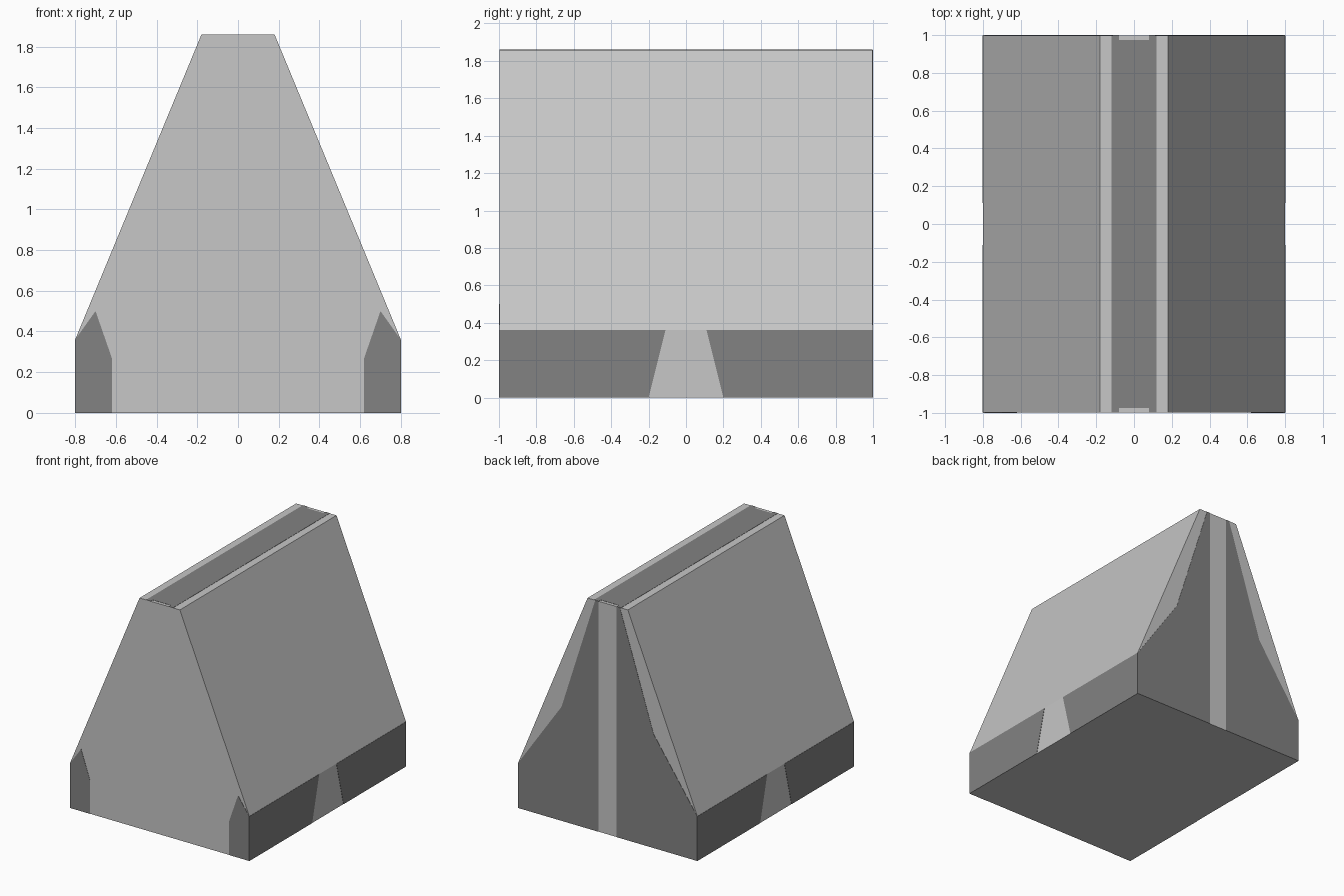
import bpy, bmesh
from mathutils import Vector

if "Cube" in bpy.data.objects:
    bpy.data.objects.remove(bpy.data.objects["Cube"])


def material(name, v):
    m = bpy.data.materials.new(name)
    m.diffuse_color = (v, v, v, 1)
    m.use_nodes = True
    m.node_tree.nodes["Principled BSDF"].inputs["Base Color"].default_value = m.diffuse_color
    return m


LIGHT = material("light grey", 0.57)
DARK = material("dark grey", 0.223)
T = 0.002   # plate thickness


def slab(name, pts, push, mat):
    """Extrude a flat 3D outline along a vector."""
    bm = bmesh.new()
    face = bm.faces.new([bm.verts.new(p) for p in pts])
    ext = bmesh.ops.extrude_face_region(bm, geom=[face])
    moved = [g for g in ext["geom"] if isinstance(g, bmesh.types.BMVert)]
    bmesh.ops.translate(bm, verts=moved, vec=Vector(push))
    bmesh.ops.recalc_face_normals(bm, faces=bm.faces)
    mesh = bpy.data.meshes.new(name)
    bm.to_mesh(mesh)
    bm.free()
    mesh.materials.append(mat)
    ob = bpy.data.objects.new(name, mesh)
    bpy.context.collection.objects.link(ob)
    return ob


# Tapered body: straight base, sloping sides, flat ridge
half = [(0.8, 0), (0.8, 0.36), (0.18, 1.858)]
profile = half + [(-x, z) for x, z in reversed(half)]
slab("tapered_body", [(x, -1 + T, z) for x, z in profile], (0, 2 - 2 * T, 0), LIGHT)

# Outlines of the dark end panels, right half (x, z)
back_panel = [(0.08, 0), (0.8, 0), (0.8, 0.36), (0.41, 0.92), (0.11, 1.858), (0.08, 1.858)]
front_corner = [(0.62, 0), (0.8, 0), (0.8, 0.36), (0.70, 0.50), (0.62, 0.27)]
# Dark base panel on the long sides, back half (y, z)
side_panel = [(0.20, 0), (1 - T, 0), (1 - T, 0.36), (0.11, 0.36)]

for s, side in ((1, "right"), (-1, "left")):
    slab("back_panel_" + side, [(s * x, 1 - T, z) for x, z in back_panel], (0, T, 0), DARK)
    slab("front_corner_" + side, [(s * x, -1 + T, z) for x, z in front_corner], (0, -T, 0), DARK)
    for e, end in ((1, "back"), (-1, "front")):
        slab(f"base_panel_{side}_{end}",
             [(s * 0.8, e * y, z) for y, z in side_panel], (s * T, 0, 0), DARK)

# Dark ridge strip, notched at each end so the light body shows
quarter = [(0.08, 0.975), (0.08, 1), (0.12, 1)]
right = quarter + [(x, -y) for x, y in reversed(quarter)]
strip = right + [(-x, y) for x, y in reversed(right)]
slab("ridge_strip", [(x, y * (1 - T), 1.858) for x, y in strip], (0, 0, T), DARK)
